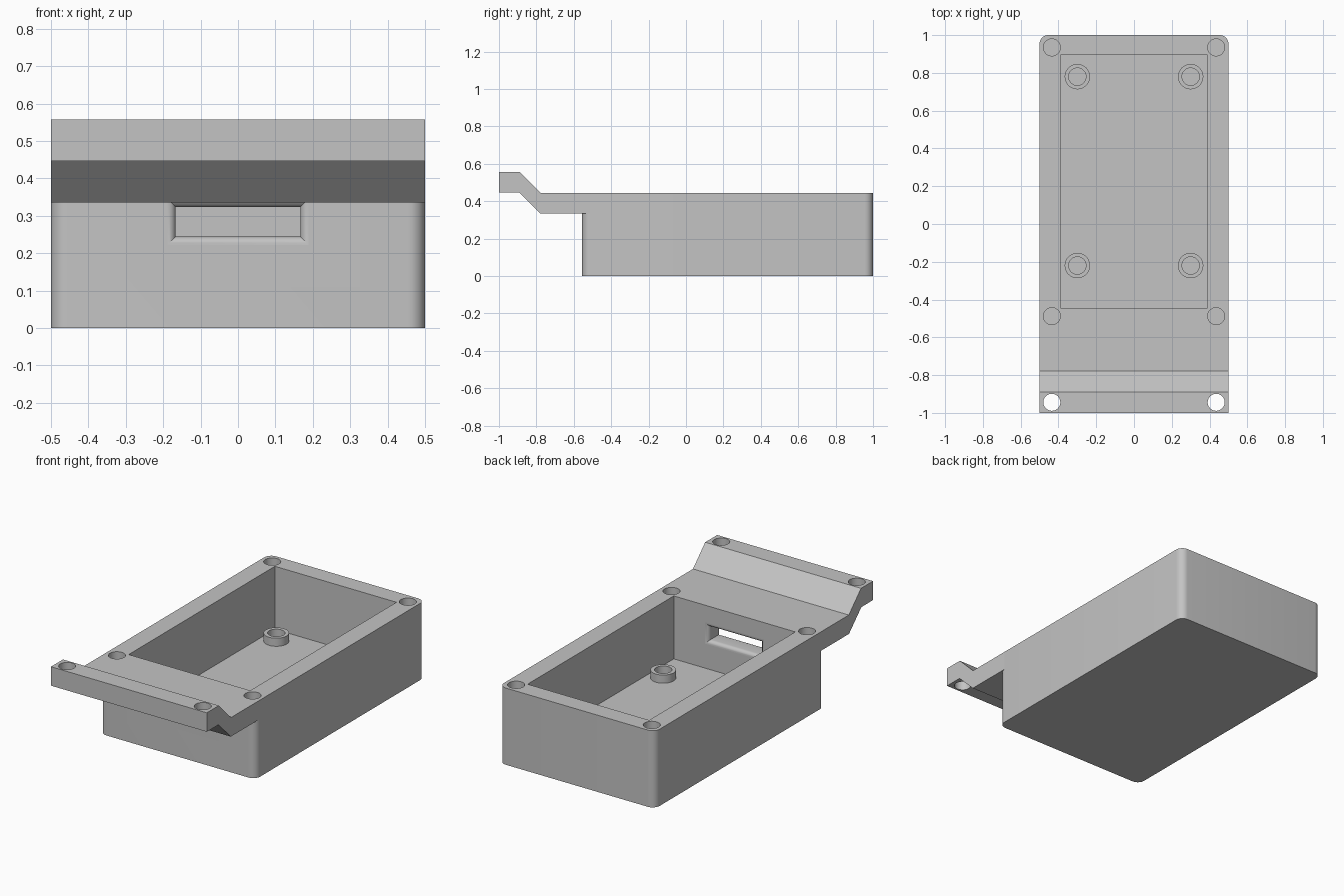
import bpy
import bmesh
import math
from mathutils import Matrix, Vector

if "Cube" in bpy.data.objects:
    bpy.data.objects.remove(bpy.data.objects["Cube"], do_unlink=True)

# Plain grey plastic
grey = bpy.data.materials.new("grey plastic")
grey.use_nodes = True
COLOUR = (0.55, 0.55, 0.55, 1)
grey.diffuse_color = COLOUR
grey.node_tree.nodes["Principled BSDF"].inputs["Base Color"].default_value = COLOUR

WALL = 0.11
FRONT, BACK, TOP = -0.555, 1.0, 0.445
FLOOR = 0.08
HOLE_R = 0.046


def finish(name, bm):
    bmesh.ops.recalc_face_normals(bm, faces=bm.faces)
    mesh = bpy.data.meshes.new(name)
    bm.to_mesh(mesh)
    bm.free()
    mesh.materials.append(grey)
    obj = bpy.data.objects.new(name, mesh)
    bpy.context.collection.objects.link(obj)
    return obj


def box(name, low, high, corner=0):
    """Box between two corners, with optionally rounded upright edges."""
    low, high = Vector(low), Vector(high)
    bm = bmesh.new()
    bmesh.ops.create_cube(bm, size=1, matrix=Matrix.Translation((low + high) / 2)
                          @ Matrix.Diagonal((*(high - low), 1)))
    if corner:
        upright = [e for e in bm.edges
                   if abs(e.verts[0].co.z - e.verts[1].co.z) > 0.01]
        bmesh.ops.bevel(bm, geom=upright, offset=corner, segments=8,
                        profile=0.5, affect='EDGES')
    return finish(name, bm)


def rod(name, x, y, z0, z1, radius):
    bm = bmesh.new()
    bmesh.ops.create_cone(bm, cap_ends=True, segments=40, radius1=radius,
                          radius2=radius, depth=z1 - z0,
                          matrix=Matrix.Translation((x, y, (z0 + z1) / 2)))
    return finish(name, bm)


def loft(name, rings):
    """Skin a list of equal point rings and cap both ends."""
    bm = bmesh.new()
    rows = [[bm.verts.new(p) for p in ring] for ring in rings]
    for a, b in zip(rows, rows[1:]):
        for i in range(len(a)):
            j = (i + 1) % len(a)
            bm.faces.new((a[i], a[j], b[j], b[i]))
    bm.faces.new(rows[0])
    bm.faces.new(rows[-1])
    return finish(name, bm)


def combine(target, tool, operation):
    mod = target.modifiers.new(operation.lower(), 'BOOLEAN')
    mod.operation = operation
    mod.solver = 'EXACT'
    mod.object = tool
    bpy.context.view_layer.objects.active = target
    bpy.ops.object.modifier_apply(modifier=mod.name)
    bpy.data.objects.remove(tool, do_unlink=True)


def smooth(obj):
    bpy.ops.object.select_all(action='DESELECT')
    obj.select_set(True)
    bpy.context.view_layer.objects.active = obj
    bpy.ops.object.shade_smooth_by_angle(angle=math.radians(30))


# Open tray with rounded upright corners
tray = box("tray", (-0.5, FRONT, 0), (0.5, BACK, TOP), corner=0.045)
cavity = box("cavity_cutter", (WALL - 0.5, FRONT + WALL, FLOOR),
             (0.5 - WALL, BACK - WALL + 0.005, TOP + 0.2))
combine(tray, cavity, 'DIFFERENCE')

# Cable slot through the front wall, rounded outward at both mouths
FLARE, STEPS = 0.022, 6


def slot_ring(y, grow):
    x, z0, z1 = 0.167 + grow, 0.244 - grow, 0.324 + grow
    return [(-x, y, z0), (x, y, z0), (x, y, z1), (-x, y, z1)]


mouth = []
for i in range(STEPS + 1):
    a = math.pi / 2 * i / STEPS
    mouth.append((FLARE * (1 - math.sin(a)), FLARE * (1 - math.cos(a))))
outer = [(FRONT + d, g) for d, g in reversed(mouth)]
inner = [(FRONT + WALL - d, g) for d, g in mouth]
path = [(FRONT - 0.02, FLARE)] + outer[::-1] + inner + [(FRONT + WALL + 0.02, FLARE)]
path.sort(key=lambda p: p[0])
combine(tray, loft("slot_cutter", [slot_ring(y, g) for y, g in path]), 'DIFFERENCE')

# Stepped mounting flange at the front
profile = [(-0.511, TOP), (-0.778, TOP), (-0.89, 0.557), (-1, 0.557),
           (-1, 0.447), (-0.893, 0.447), (-0.78, 0.335), (-0.511, 0.335)]
flange = loft("flange", [[(x, y, z) for y, z in profile] for x in (-0.5, 0.5)])
combine(tray, flange, 'UNION')

# Screw holes: blind in the rim, through in the flange
for side in (-1, 1):
    for y, bottom in ((0.935, 0.11), (-0.488, 0.11), (-0.944, 0.4)):
        pin = rod("hole_cutter", side * 0.435, y, bottom, 0.7, HOLE_R - 0.001)
        combine(tray, pin, 'DIFFERENCE')
smooth(tray)
tray.name = "tray_with_flange"

# Hollow standoffs on the tray floor
for side, label in ((-1, "right"), (1, "left")):
    for y, place in ((0.78, "back"), (-0.22, "front")):
        post = rod(f"standoff_{place}_{label}", side * 0.3, y, FLOOR - 0.005, 0.127, 0.067)
        combine(post, rod("bore_cutter", side * 0.3, y, 0, 0.3, HOLE_R), 'DIFFERENCE')
        smooth(post)
